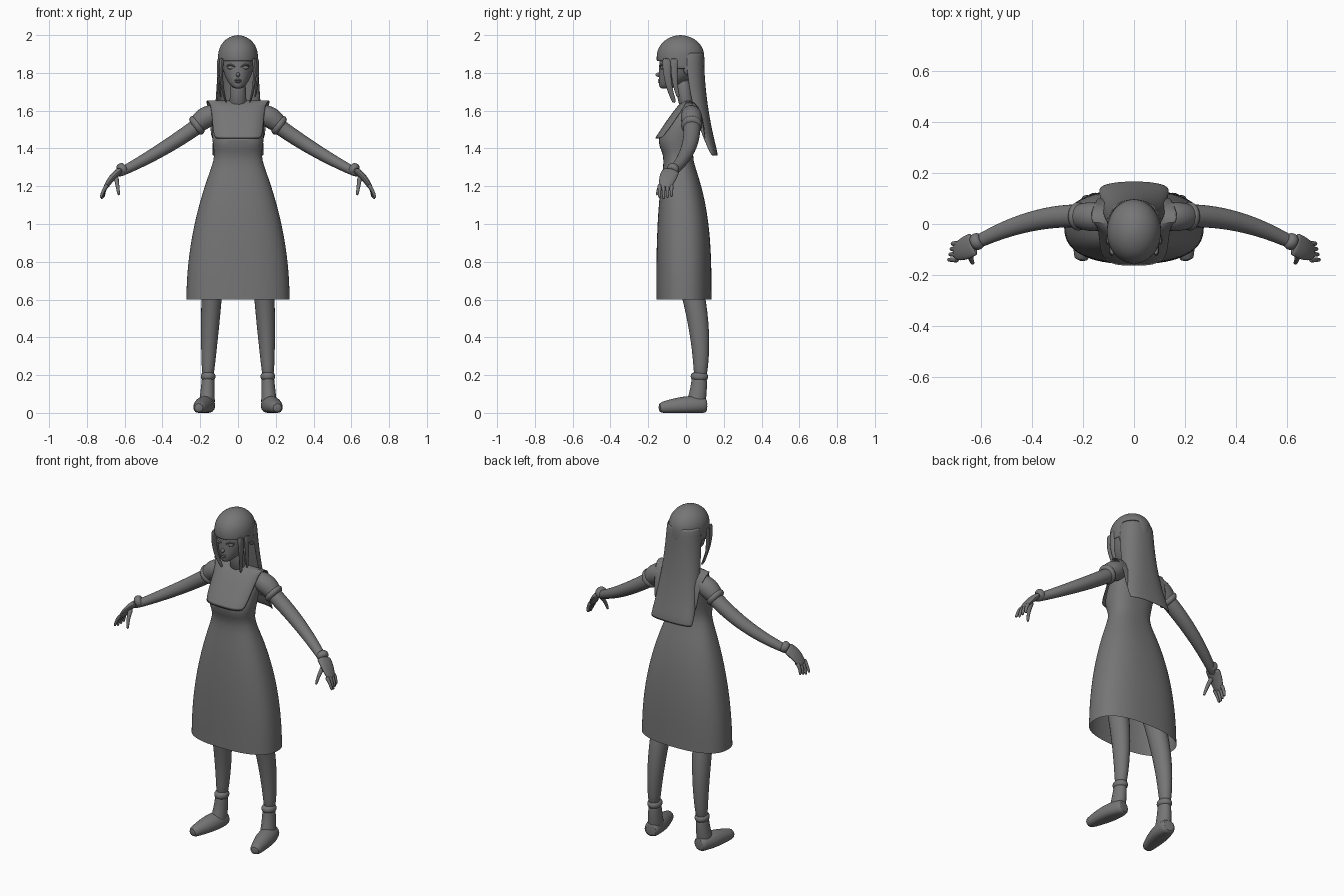
import bpy, bmesh, math
from mathutils import Matrix, Vector

cube = bpy.data.objects.get("Cube")
if cube:
    bpy.data.objects.remove(cube, do_unlink=True)

grey = bpy.data.materials.new("plain grey")
grey.use_nodes = True
grey.diffuse_color = (.18, .18, .18, 1)
grey.node_tree.nodes["Principled BSDF"].inputs["Base Color"].default_value = grey.diffuse_color


def finish(name, bm, mirror=False, thick=0, subdivide=True):
    """Turn a bmesh into a named, smooth, optionally mirrored object."""
    bmesh.ops.recalc_face_normals(bm, faces=bm.faces)
    mesh = bpy.data.meshes.new(name)
    bm.to_mesh(mesh)
    bm.free()
    mesh.materials.append(grey)
    obj = bpy.data.objects.new(name, mesh)
    bpy.context.collection.objects.link(obj)
    if mirror:
        obj.modifiers.new("mirror", 'MIRROR').use_mirror_merge = False
    if thick:
        obj.modifiers.new("thickness", 'SOLIDIFY').thickness = thick
    if subdivide:
        obj.modifiers.new("smooth", 'SUBSURF').levels = 1
        obj.modifiers["smooth"].render_levels = 1
    bpy.ops.object.select_all(action='DESELECT')
    obj.select_set(True)
    bpy.context.view_layer.objects.active = obj
    bpy.ops.object.shade_smooth_by_angle(angle=math.radians(50))


def skin(name, rows, closed=True, start_cap=True, end_cap=True, **options):
    """Bridge rows of points into a surface."""
    bm = bmesh.new()
    grid = [[bm.verts.new(point) for point in row] for row in rows]
    count = len(rows[0])
    for lower, upper in zip(grid, grid[1:]):
        for i in range(count if closed else count - 1):
            j = (i + 1) % count
            bm.faces.new((lower[i], lower[j], upper[j], upper[i]))
    if closed and start_cap:
        bm.faces.new(grid[0])
    if closed and end_cap:
        bm.faces.new(grid[-1])
    finish(name, bm, **options)


def ball(name, centre, radii, mirror=False):
    bm = bmesh.new()
    place = Matrix.Translation(centre) @ Matrix.Diagonal((*radii, 1))
    bmesh.ops.create_uvsphere(bm, u_segments=24, v_segments=16, radius=1, matrix=place)
    finish(name, bm, mirror=mirror, subdivide=False)


def circle(count):
    turns = [math.tau * i / count for i in range(count)]
    return [(math.cos(turn), math.sin(turn)) for turn in turns]


def bend(value, power):
    return math.copysign(abs(value) ** power, value)


def mix(a, b, t):
    return a + (b - a) * t


def stack(name, levels, power=1, **options):
    """Level sections: height, half width, front, back."""
    rows = []
    for z, width, front, back in levels:
        middle, depth = (front + back) / 2, (back - front) / 2
        rows.append([(width * bend(c, power), middle + depth * bend(s, power), z)
                     for c, s in circle(32)])
    skin(name, rows, **options)


def limb(name, start, middle, end, thin, thick_end, bulge=0, flat=1, along='Y', steps=8):
    """Mirrored tube on a curved path, kept above the ground."""
    start, middle, end = Vector(start), Vector(middle), Vector(end)
    reference = Vector((along == 'X', along == 'Y', 0))
    rows = []
    for i in range(steps + 1):
        t = i / steps
        first, second = start.lerp(middle, t), middle.lerp(end, t)
        centre, heading = first.lerp(second, t), (second - first).normalized()
        across = heading.cross(reference).normalized()
        beside = across.cross(heading)
        radius = mix(thin, thick_end, t) + bulge * math.sin(math.pi * t)
        row = [centre + radius * (across * c + beside * s * flat) for c, s in circle(12)]
        for point in row:
            point.z = max(point.z, 0)
        rows.append(row)
    skin(name, rows, mirror=True)


def band(name, start, end, radius, bulge, flat=1):
    """Rolled cuff around a limb."""
    limb(name, start, Vector(start).lerp(Vector(end), .5), end, radius, radius, bulge, flat, steps=4)


# Dress: flared skirt with an open hem, then waist, bust and shoulders
waist = 1.34
dress = []
for i in range(9):
    t = i / 8
    dress.append((mix(.6, waist, t), mix(.275, .126, t * t),
                  mix(-.158, -.115, t ** 3), mix(.136, .035, t ** 3)))
dress += [(1.39, .127, -.13, .04), (1.44, .137, -.155, .05), (1.52, .14, -.115, .07),
          (1.6, .14, -.06, .08), (1.65, .06, -.03, .04)]
stack("dress", dress, power=.82, start_cap=False)

# Broad collar: bib, shoulders and back flap
collar = []
for y, z, width in [(-.168, 1.45, .13), (-.1, 1.55, .14), (-.04, 1.635, .145),
                    (0, 1.66, .17), (.05, 1.65, .17), (.09, 1.58, .15), (.105, 1.44, .145)]:
    wrap = .04 if y < -.03 else 0
    collar.append([(u * width / 6, y + wrap * (u / 6) ** 4, z) for u in range(-6, 7)])
skin("collar", collar, closed=False, thick=.006)

# Head and face
stack("neck", [(1.6, .05, -.03, .05), (1.68, .042, -.05, .03), (1.78, .042, -.06, .03)])
stack("head", [(1.716, .016, -.135, -.08), (1.73, .04, -.144, -.04), (1.78, .072, -.144, .04),
               (1.85, .087, -.142, .08), (1.92, .085, -.135, .08), (1.97, .04, -.08, .02)])
ball("nose", (0, -.142, 1.79), (.01, .02, .012))
for name, z in (("upper_lip", 1.762), ("lower_lip", 1.752)):
    ball(name, (0, -.138, z), (.018, .011, .006))
ball("eye", (.036, -.126, 1.828), (.02, .01, .01), mirror=True)
limb("eyelid", (.014, -.139, 1.83), (.036, -.143, 1.852), (.062, -.115, 1.835), .003, .003, .002)
ball("ear", (.09, .005, 1.825), (.015, .02, .034), mirror=True)

# Hair cap: dome, then walls that end in a straight fringe at the front
cap = []
for i in range(9):
    row = []
    for c, s in circle(32):
        hem = 1.862 if s < -.3 else 1.82
        angle = max(min(i / 6, 1) * math.pi / 2, .06)
        z = mix(1.89, hem, (i - 6) / 2) if i > 6 else 1.89 + .11 * math.cos(angle)
        row.append((.107 * c * math.sin(angle), -.029 + .127 * s * math.sin(angle), z))
    cap.append(row)
skin("hair_cap", cap, end_cap=False, thick=.008)

# Long back hair: a curved sheet that widens and swings back
sheet = []
for i in range(7):
    t = i / 6
    edge, back, width = .135 * t * t, mix(.095, .172, t * t), mix(.102, .14, t)
    sheet.append([(width * bend(c, .85), mix(edge, back, max(s, 0) ** .85), mix(1.91, 1.36, t))
                  for c, s in circle(32)[:17]])
skin("back_hair", sheet, closed=False, thick=.01)

# Locks framing the face
limb("front_lock", (.085, -.1, 1.88), (.1, -.11, 1.76), (.062, -.06, 1.64), .012, .005, flat=2.2)
limb("side_lock", (.1, -.06, 1.88), (.11, -.07, 1.76), (.09, -.04, 1.67), .01, .004, flat=2.2)

# Puffed sleeves, arms and cuffs
limb("sleeve", (.11, .025, 1.58), (.17, .03, 1.58), (.22, .03, 1.52), .05, .048, .01)
band("sleeve_cuff", (.2, .03, 1.535), (.236, .03, 1.51), .046, .014)
limb("arm", (.17, .03, 1.55), (.4, .05, 1.38), (.65, -.09, 1.26), .045, .022, .004, flat=1.08)
band("wrist_cuff", (.597, -.06, 1.3), (.632, -.077, 1.28), .026, .01)

# Hands
limb("palm", (.625, -.077, 1.283), (.67, -.1, 1.25), (.703, -.11, 1.19), .018, .012, .003, flat=2.6)
for i, finger in enumerate(("index", "middle", "ring", "little")):
    y, tip = -.14 + .021 * i, (.728 - .006 * i, 1.13 + .006 * abs(i - 1))
    limb(finger + "_finger", (.69, y, 1.21), (.715, y, 1.18), (tip[0], y, tip[1]), .012, .007, steps=4)
limb("thumb", (.645, -.1, 1.25), (.64, -.145, 1.21), (.63, -.155, 1.15), .014, .007, along='X', steps=4)

# Legs and rolled socks
limb("leg", (.12, -.04, .9), (.15, .1, .5), (.16, .075, .17), .06, .03, .008, flat=1.12)
band("sock_roll", (.158, .072, .215), (.158, .07, .17), .032, .01, flat=1.18)

# Boots: ankle shaft and flat-soled foot turned slightly outward
limb("boot_shaft", (.158, .07, .19), (.16, .07, .12), (.165, .05, .04), .034, .044, flat=1.2)
limb("boot_foot", (.16, .113, .04), (.175, .02, .04), (.21, -.147, .025), .04, .028, .02, along='X')
